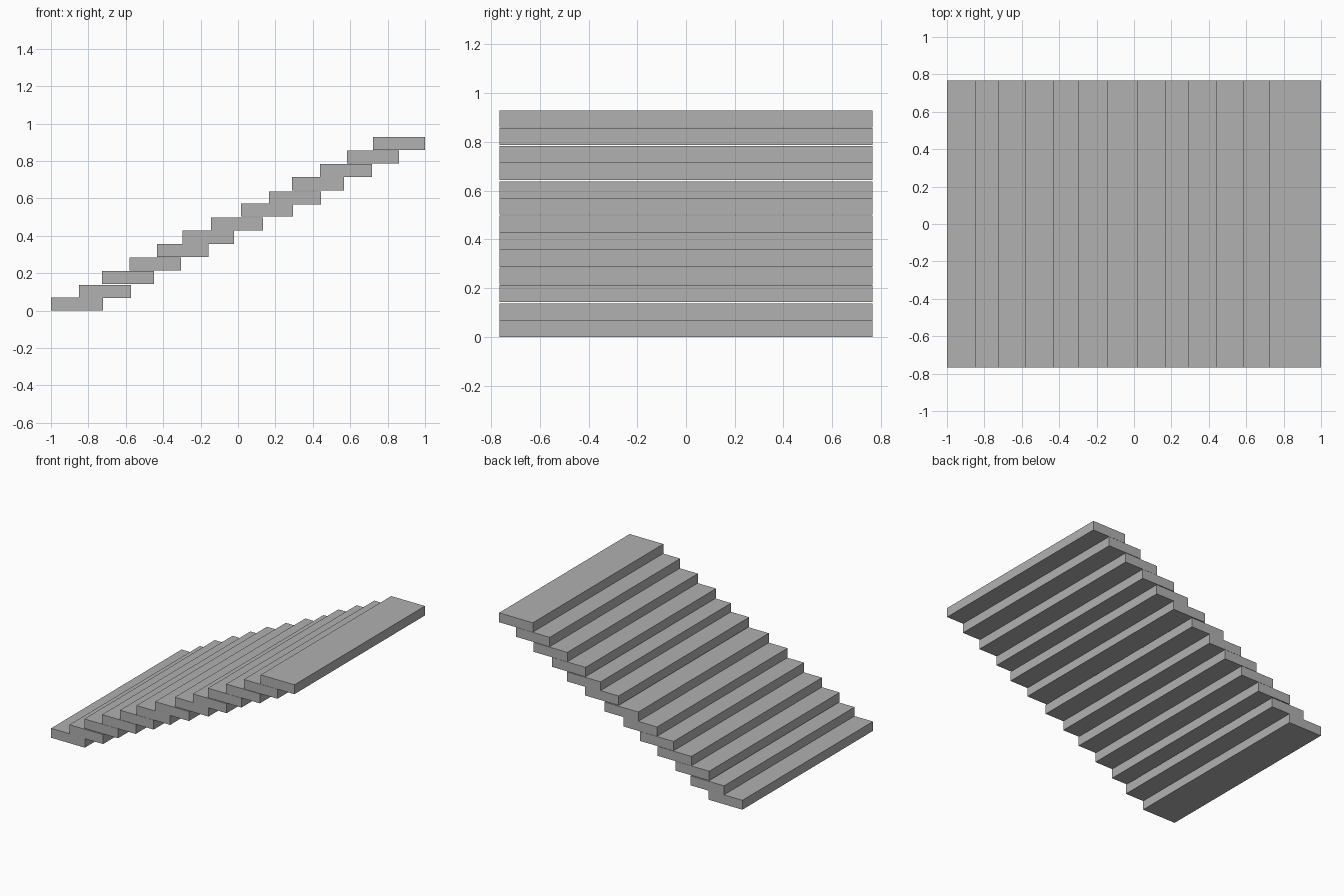
import bpy

if "Cube" in bpy.data.objects:
    bpy.data.objects.remove(bpy.data.objects["Cube"])

DEPTH, RUN, THICK = 1.532, 0.277, 0.07

# left edge x and underside z of each slab, bottom to top (slightly uneven)
STEPS = [(-1.0, 0.0), (-0.849, 0.067), (-0.727, 0.143), (-0.581, 0.214),
         (-0.434, 0.286), (-0.298, 0.357), (-0.144, 0.427), (0.017, 0.503),
         (0.166, 0.568), (0.289, 0.643), (0.439, 0.714), (0.584, 0.787),
         (0.723, 0.858)]

# darker grey stone
stone = bpy.data.materials.new("dark_grey")
stone.diffuse_color = (0.44, 0.44, 0.44, 1)
stone.use_nodes = True
stone.node_tree.nodes["Principled BSDF"].inputs["Base Color"].default_value = stone.diffuse_color


def slab(name, left, bottom):
    bpy.ops.mesh.primitive_cube_add(
        size=1, location=(left + RUN / 2, 0, bottom + THICK / 2))
    ob = bpy.context.object
    ob.name = name
    ob.scale = (RUN, DEPTH, THICK)
    bpy.ops.object.transform_apply(location=False, rotation=False, scale=True)
    ob.data.materials.append(stone)


# overlapping stair slabs
for i, (left, bottom) in enumerate(STEPS, 1):
    slab(f"stair_step_{i:02d}", left, bottom)
